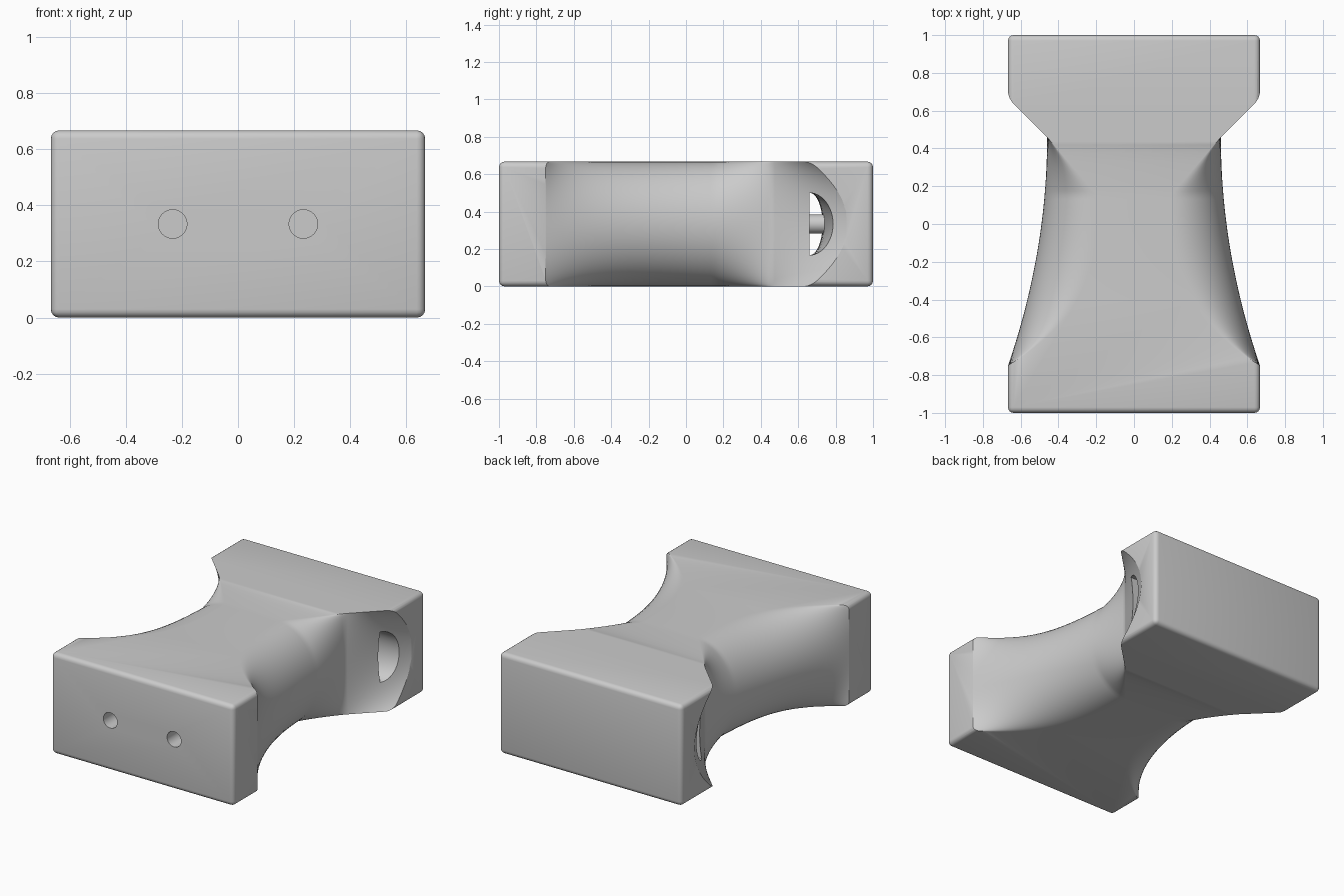
import bpy, bmesh, math

HALF_W, HALF_D, HEIGHT = 0.667, 1.0, 0.667
MID = HEIGHT / 2
WAIST_Y = 0.46          # where the grip turns into the rear flare

if "Cube" in bpy.data.objects:
    bpy.data.objects.remove(bpy.data.objects["Cube"], do_unlink=True)

grey = bpy.data.materials.new("plain grey")
grey.use_nodes = True
colour = (0.6, 0.6, 0.6, 1)
grey.diffuse_color = colour
grey.node_tree.nodes["Principled BSDF"].inputs["Base Color"].default_value = colour


def make_object(name, bm):
    bmesh.ops.recalc_face_normals(bm, faces=bm.faces[:])
    mesh = bpy.data.meshes.new(name)
    bm.to_mesh(mesh)
    bm.free()
    mesh.materials.append(grey)
    obj = bpy.data.objects.new(name, mesh)
    bpy.context.collection.objects.link(obj)
    return obj


def loft(name, rings):
    """Closed solid through a list of equal-length point rings."""
    bm = bmesh.new()
    loops = [[bm.verts.new(p) for p in ring] for ring in rings]
    for a, b in zip(loops, loops[1:]):
        for i in range(len(a)):
            j = (i + 1) % len(a)
            bm.faces.new((a[i], a[j], b[j], b[i]))
    bm.faces.new(loops[0])
    bm.faces.new(loops[-1])
    return make_object(name, bm)


def spread(a, b, n):
    return [a + (b - a) * i / n for i in range(n + 1)]


def half_width(y, s):
    """Half width of the waist; s is 0 at mid height and 1 at top and bottom."""
    if y >= WAIST_Y:
        reach = 0.205 + 0.2 * (1 - s * s)
        x = WAIST_Y + 0.207 * (y - WAIST_Y) / reach
    else:
        middle = 0.46 + 0.207 * ((WAIST_Y - y) / 1.21) ** 2
        front = 0.2 + 0.467 * (max(0, 0.1 - y) / 0.85) ** 2.9
        edge = max(front, WAIST_Y + 0.86 * (y - WAIST_Y))
        x = edge + (middle - edge) * math.sqrt(max(0, 1 - s * s))
    return min(x, 0.72)


def side_cutter(side):
    ys = spread(-0.77, WAIST_Y, 60) + spread(WAIST_Y, 0.9, 30)[1:]
    heights = [-math.cos(a) for a in spread(0, math.pi, 32)]
    rings = []
    for y in ys:
        ring = [(side * 0.85, y, -0.05), (side * half_width(y, 1), y, -0.05)]
        ring += [(side * half_width(y, abs(h)), y, MID * (1 + h)) for h in heights]
        ring += [(side * half_width(y, 1), y, HEIGHT + 0.05), (side * 0.85, y, HEIGHT + 0.05)]
        rings.append(ring)
    return loft("side_cutter", rings)


def tunnel_cutter():
    # D-shaped opening that widens towards both sides
    rings = []
    for x in spread(-0.72, 0.72, 24):
        depth = 0.07 + 0.055 * (x / 0.62) ** 2
        rings.append([(x, 0.66 + depth * math.cos(a), MID + 0.167 * math.sin(a))
                      for a in spread(-math.pi / 2, math.pi / 2, 24)])
    return loft("tunnel_cutter", rings)


def rod(name, x, y0, y1, radius):
    return loft(name, [[(x + radius * math.cos(a), y, MID + radius * math.sin(a))
                        for a in spread(0, math.tau, 32)[:-1]] for y in (y0, y1)])


def smooth(obj):
    bpy.ops.object.select_all(action='DESELECT')
    obj.select_set(True)
    bpy.context.view_layer.objects.active = obj
    bpy.ops.object.shade_smooth_by_angle(angle=math.radians(30))


# Rounded block
bm = bmesh.new()
bmesh.ops.create_cube(bm, size=1)
for v in bm.verts:
    v.co = (v.co.x * 2 * HALF_W, v.co.y * 2 * HALF_D, (v.co.z + 0.5) * HEIGHT)
bmesh.ops.bevel(bm, geom=bm.edges[:], offset=0.03, segments=4, profile=0.5, affect='EDGES')
body = make_object("grip_body", bm)
bpy.context.view_layer.objects.active = body

# Waist, cross tunnel and front holes
cutters = [side_cutter(1), side_cutter(-1), tunnel_cutter()]
cutters += [rod("hole_cutter", x, -1.1, 0.5, 0.051) for x in (-0.233, 0.233)]
for cutter in cutters:
    cutter.hide_render = True
    mod = body.modifiers.new("cut", 'BOOLEAN')
    mod.operation = 'DIFFERENCE'
    mod.solver = 'EXACT'
    mod.object = cutter
    bpy.ops.object.modifier_apply(modifier=mod.name)
    bpy.data.objects.remove(cutter, do_unlink=True)
smooth(body)

# Pins crossing the tunnel
for label, x in (("right", -0.233), ("left", 0.233)):
    smooth(rod(label + "_pin", x, 0.62, 0.76, 0.051))
